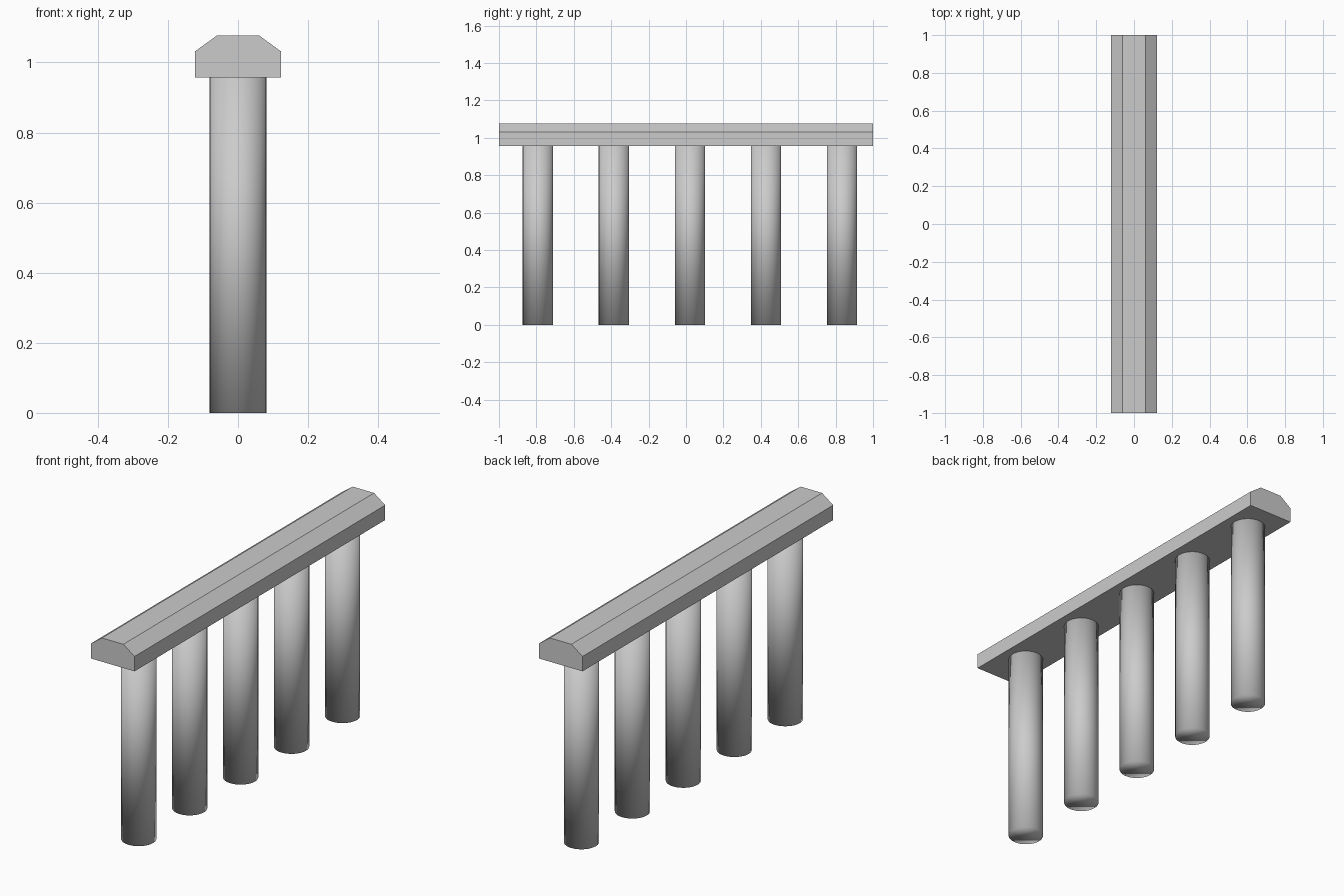
import bpy
import bmesh

if "Cube" in bpy.data.objects:
    bpy.data.objects.remove(bpy.data.objects["Cube"])


def add_object(name, bm, smooth=False):
    bmesh.ops.recalc_face_normals(bm, faces=bm.faces[:])
    for f in bm.faces:
        f.smooth = smooth
    mesh = bpy.data.meshes.new(name)
    bm.to_mesh(mesh)
    bm.free()
    obj = bpy.data.objects.new(name, mesh)
    bpy.context.collection.objects.link(obj)
    return obj


RAIL_BOTTOM = 0.957

# Handrail: chamfered profile extruded along y
half = [(0.122, RAIL_BOTTOM), (0.122, 1.032), (0.06, 1.077)]
profile = half + [(-x, z) for x, z in reversed(half)]
bm = bmesh.new()
end = bm.faces.new([bm.verts.new((x, -1, z)) for x, z in profile])
ext = bmesh.ops.extrude_face_region(bm, geom=[end], use_keep_orig=True)
moved = [g for g in ext["geom"] if isinstance(g, bmesh.types.BMVert)]
bmesh.ops.translate(bm, verts=moved, vec=(0, 2, 0))
add_object("handrail", bm)

# Round posts: smooth all over, slightly offset along the rail
for i in range(5):
    bm = bmesh.new()
    bmesh.ops.create_cone(bm, cap_ends=True, segments=32,
                          radius1=0.081, radius2=0.081, depth=RAIL_BOTTOM)
    post = add_object(f"post_{i + 1}", bm, smooth=True)
    post.location = (0, -0.792 + 0.4065 * i, RAIL_BOTTOM / 2)
